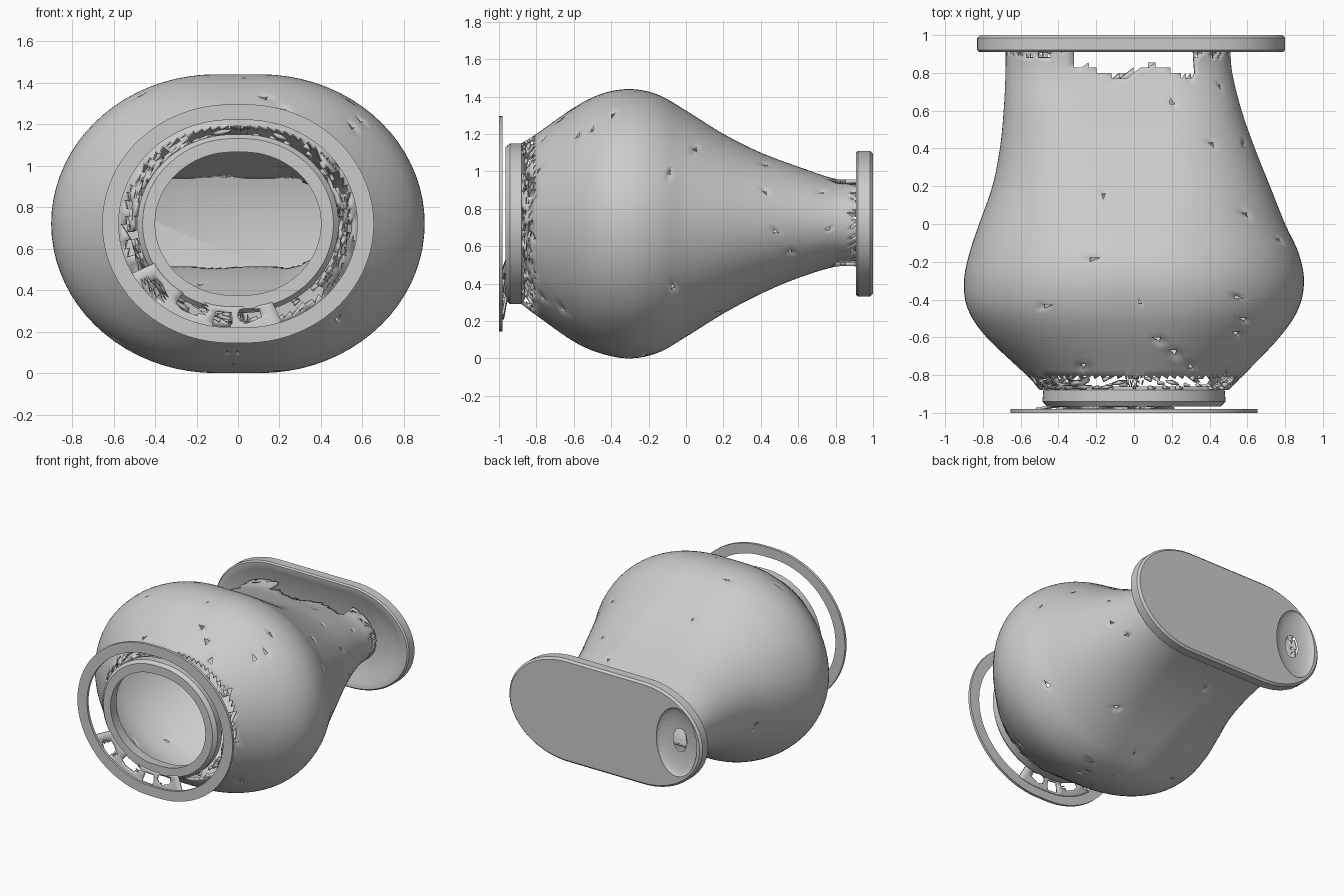
import bpy, bmesh, math, random

if "Cube" in bpy.data.objects:
    bpy.data.objects.remove(bpy.data.objects["Cube"])
random.seed(4)
ZC = 0.72
ARC, FLAT = 38, 14


def ring_points(sec):
    """Rounded oblong section: y, left x, right x, low z, high z, straightness 0..1."""
    y, x0, x1, z0, z1, s = sec
    xc, zc, rx, rz = (x0 + x1) / 2, (z0 + z1) / 2, (x1 - x0) / 2, (z1 - z0) / 2
    off = max(s * (rx - rz), 0.01)
    pts = []
    for side in (1, -1):
        for i in range(ARC):
            t = -math.pi / 2 + math.pi * i / ARC
            pts.append((xc + side * (off + (rx - off) * math.cos(t)), y,
                        zc + side * rz * math.sin(t)))
        for i in range(FLAT):
            pts.append((xc + side * off * (1 - 2 * i / FLAT), y, zc + side * rz))
    return pts


def catmull(secs, steps):
    """Smoothly interpolate the listed sections."""
    out = []
    for i in range(len(secs) - 1):
        p0, p1 = secs[max(i - 1, 0)], secs[i]
        p2, p3 = secs[i + 1], secs[min(i + 2, len(secs) - 1)]
        for k in range(steps):
            t = k / steps
            out.append([0.5 * (2 * b + (c - a) * t + (2 * a - 5 * b + 4 * c - d) * t * t
                               + (3 * b - a - 3 * c + d) * t ** 3)
                        for a, b, c, d in zip(p0, p1, p2, p3)])
    return out + [list(secs[-1])]


def loft(name, secs, caps=False, loop=False, drop=None, angle=35):
    bm = bmesh.new()
    rings = [[bm.verts.new(p) for p in ring_points(s)] for s in secs]
    pairs = list(zip(rings, rings[1:])) + ([(rings[-1], rings[0])] if loop else [])
    for a, b in pairs:
        for i in range(len(a)):
            j = (i + 1) % len(a)
            bm.faces.new((a[i], a[j], b[j], b[i]))
    if caps:
        bm.faces.new(rings[0])
        bm.faces.new(rings[-1])
    bmesh.ops.recalc_face_normals(bm, faces=bm.faces)
    if drop:
        bmesh.ops.triangulate(bm, faces=bm.faces)
        gone = [f for f in bm.faces if drop(f.calc_center_median())]
        bmesh.ops.delete(bm, geom=gone, context='FACES')
    me = bpy.data.meshes.new(name)
    bm.to_mesh(me)
    bm.free()
    ob = bpy.data.objects.new(name, me)
    bpy.context.collection.objects.link(ob)
    bpy.ops.object.select_all(action='DESELECT')
    ob.select_set(True)
    bpy.context.view_layer.objects.active = ob
    bpy.ops.object.shade_smooth_by_angle(angle=math.radians(angle))
    return ob


def centred(y, rx, rz, s=0.5, xc=0.0):
    return (y, xc - rx, xc + rx, ZC - rz, ZC + rz, s)


# Vase body: hollow shell with torn edges at both ends and a few pinholes
def body_tears(c):
    if c.y < -0.81:
        return random.random() < (0.9 if -0.25 < c.x < 0.4 else 0.55)
    if c.y > 0.78 and -0.31 < c.x < 0.32:
        edge = 0.82 + 0.03 * math.sin(c.x * 17)
        return c.y > edge - 0.02 * random.random()
    if c.y > 0.88:
        return random.random() < 0.3
    return random.random() < 0.003


body_secs = [
    (-0.88, -0.50, 0.50, 0.29, 1.15, 0.5),
    (-0.80, -0.57, 0.58, 0.23, 1.20, 0.6),
    (-0.60, -0.78, 0.77, 0.09, 1.34, 0.6),
    (-0.45, -0.88, 0.87, 0.025, 1.415, 0.6),
    (-0.30, -0.90, 0.90, 0.00, 1.44, 0.6),
    (-0.15, -0.87, 0.87, 0.03, 1.41, 0.6),
    (0.00, -0.82, 0.80, 0.115, 1.325, 0.6),
    (0.20, -0.75, 0.72, 0.24, 1.20, 0.65),
    (0.40, -0.71, 0.64, 0.345, 1.10, 0.7),
    (0.60, -0.69, 0.57, 0.43, 1.025, 0.75),
    (0.80, -0.68, 0.52, 0.49, 0.96, 0.75),
    (0.94, -0.68, 0.51, 0.49, 0.96, 0.75)]
body = loft("vase_body", catmull(body_secs, 6), drop=body_tears)
solid = body.modifiers.new("wall", 'SOLIDIFY')
solid.thickness = 0.02
solid.offset = -1

# Neck collar: short tube inside the mouth flange
loft("neck_collar", [centred(-0.965, 0.40, 0.345), centred(-0.965, 0.46, 0.41),
                     centred(-0.94, 0.485, 0.43), centred(-0.88, 0.48, 0.43),
                     centred(-0.86, 0.45, 0.40), centred(-0.88, 0.41, 0.355)],
     loop=True)

# Mouth flange: thin flat ring at the front
loft("mouth_flange", [centred(-1.0, 0.575, 0.50), centred(-1.0, 0.655, 0.575),
                      centred(-0.98, 0.655, 0.575), centred(-0.98, 0.575, 0.50)],
     loop=True)


# Pierced web joining collar and flange at the lower left
def web_gaps(c):
    u, v = c.x / 0.57, (c.z - ZC) / 0.5
    a, r = math.degrees(math.atan2(v, u)) % 360, math.hypot(u, v)
    if not 208 < a < 290:
        return True
    holes = ((222, 0.95, 7), (243, 0.87, 9), (262, 0.93, 5), (276, 0.88, 6))
    return any(((a - h) / w) ** 2 + ((r - m) / 0.08) ** 2 < 1 for h, m, w in holes)


web = loft("flange_web", [centred(-0.985 + 0.02 * k / 8, 0.585 - 0.13 * k / 8, 0.51 - 0.11 * k / 8)
                          for k in range(9)], drop=web_gaps)
web.modifiers.new("wall", 'SOLIDIFY').thickness = 0.012

# Foot plate: rounded oblong with a recessed front
plate_secs = [centred(y, 0.815 - d, 0.39 - d, 0.75, -0.015)
              for y, d in ((0.955, 0.12), (0.915, 0.06), (0.91, 0.01),
                           (0.92, 0.0), (0.985, 0.0), (1.0, 0.015))]
plate = loft("foot_plate", plate_secs, caps=True)

# Hollow dent, just breaking through, in one end of the foot plate
bpy.ops.mesh.primitive_uv_sphere_add(segments=32, ring_count=20, location=(-0.62, 1.0, 0.73))
dent = bpy.context.object
dent.name = "dent_cutter"
dent.scale = (0.17, 0.048, 0.26)
dent.hide_render = True
dent.display_type = 'WIRE'
cut = plate.modifiers.new("dent", 'BOOLEAN')
cut.operation = 'DIFFERENCE'
cut.object = dent
cut.solver = 'EXACT'
bpy.context.view_layer.objects.active = plate
dent.hide_set(True)
